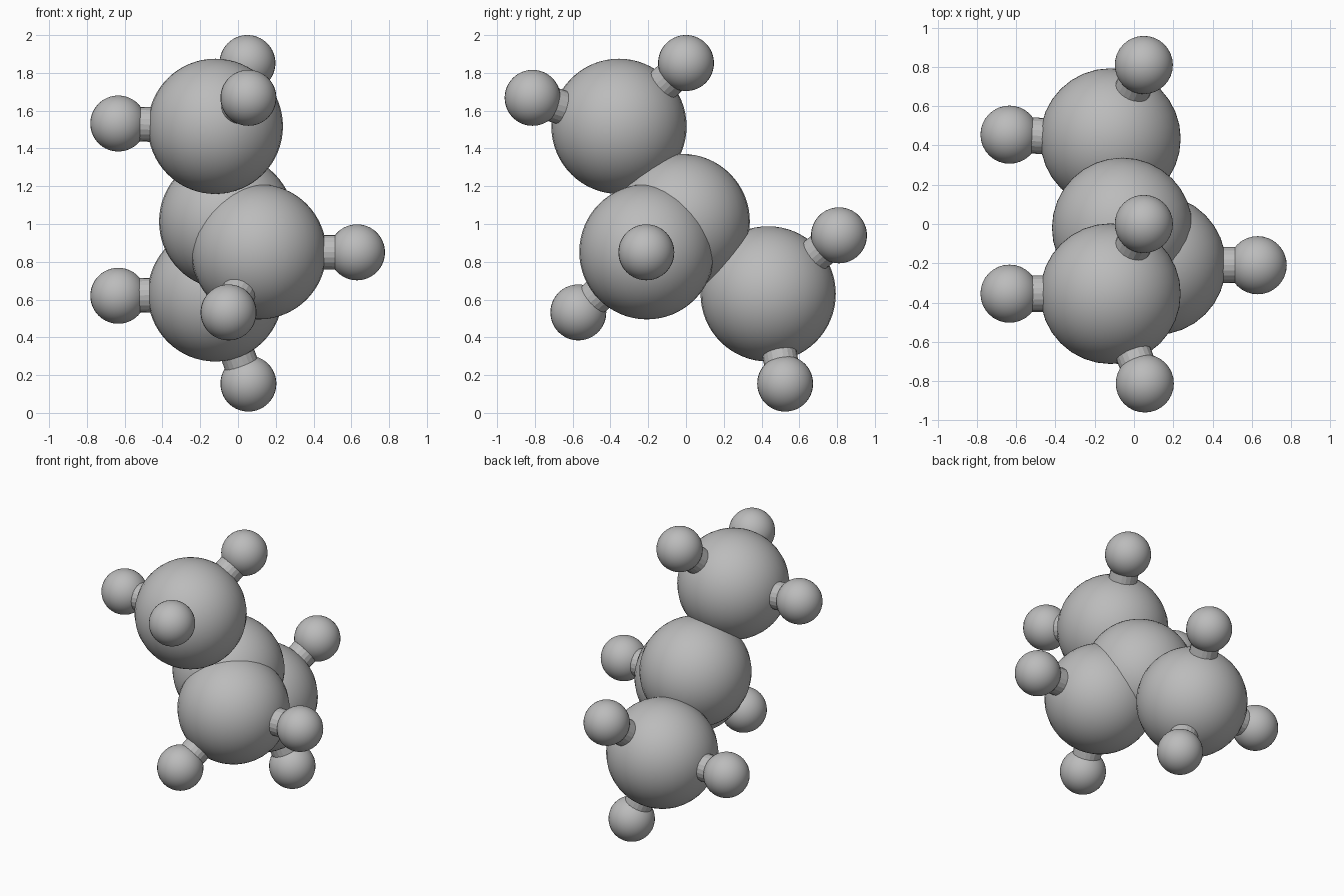
import bpy
from mathutils import Vector

if "Cube" in bpy.data.objects:
    bpy.data.objects.remove(bpy.data.objects["Cube"], do_unlink=True)

# One plain grey for everything
grey = bpy.data.materials.new("plain grey")
grey.use_nodes = True
COLOUR = (0.5, 0.5, 0.5, 1)
grey.diffuse_color = COLOUR
grey.node_tree.nodes["Principled BSDF"].inputs["Base Color"].default_value = COLOUR

BIG, SMALL, STICK = 0.358, 0.148, 0.092


def ball(name, centre, radius):
    bpy.ops.mesh.primitive_uv_sphere_add(segments=32, ring_count=32, radius=radius, location=centre)
    obj = bpy.context.object
    obj.name = name
    obj.data.materials.append(grey)
    bpy.ops.object.shade_smooth()


def stick(name, start, end):
    start, end = Vector(start), Vector(end)
    axis = end - start
    bpy.ops.mesh.primitive_cylinder_add(vertices=20, radius=STICK, depth=axis.length,
                                        location=(start + end) / 2)
    obj = bpy.context.object
    obj.name = name
    obj.rotation_euler = axis.to_track_quat("Z", "Y").to_euler()
    obj.data.materials.append(grey)


# Large balls, each with the small balls joined to it
clusters = {
    "centre": ((-0.06, -0.02, 1.013), []),
    "upper": ((-0.12, -0.355, 1.517),
              [(0.05, 0.0, 1.852), (0.055, -0.812, 1.668), (-0.634, -0.355, 1.532)]),
    "side": ((0.11, -0.207, 0.853),
             [(0.63, -0.21, 0.85), (-0.05, -0.57, 0.532)]),
    "lower": ((-0.12, 0.435, 0.63),
              [(0.055, 0.525, 0.155), (0.05, 0.81, 0.94), (-0.634, 0.455, 0.62)]),
}

hub = clusters["centre"][0]
for name, (centre, tips) in clusters.items():
    ball(f"{name}_large_ball", centre, BIG)
    if name != "centre":
        stick(f"{name}_main_stick", hub, centre)
    for i, tip in enumerate(tips, 1):
        ball(f"{name}_small_ball_{i}", tip, SMALL)
        stick(f"{name}_stick_{i}", centre, tip)
